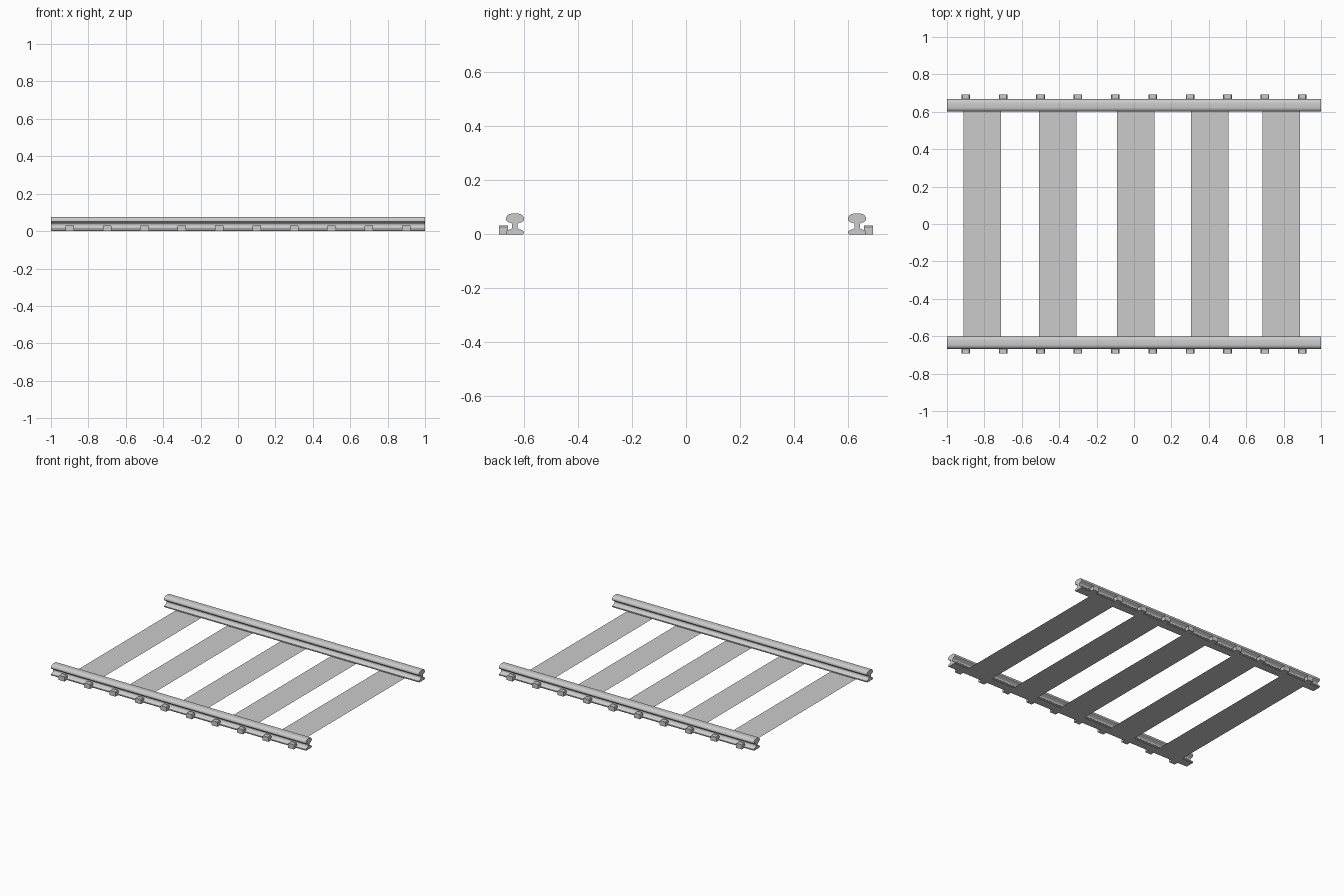
import bpy

if "Cube" in bpy.data.objects:
    bpy.data.objects.remove(bpy.data.objects["Cube"])

def make_mesh(name, verts, faces):
    mesh = bpy.data.meshes.new(name)
    mesh.from_pydata(verts, [], faces)
    mesh.update()
    ob = bpy.data.objects.new(name, mesh)
    bpy.context.collection.objects.link(ob)
    return ob

def extrude_x(name, half_profile, yc, x0, x1):
    """Mirror a half (y, z) profile about its centre and extrude along x."""
    prof = half_profile + [(-y, z) for y, z in reversed(half_profile)]
    n = len(prof)
    verts = [(x, yc + y, z) for x in (x0, x1) for y, z in prof]
    faces = [(i, (i + 1) % n, n + (i + 1) % n, n + i) for i in range(n)]
    faces += [tuple(reversed(range(n))), tuple(range(n, 2 * n))]
    return make_mesh(name, verts, faces)

def extrude_y(name, prof, y0, y1):
    """Extrude a closed (x, z) profile along y."""
    n = len(prof)
    verts = [(x, y, z) for y in (y0, y1) for x, z in prof]
    faces = [(i, n + i, n + (i + 1) % n, (i + 1) % n) for i in range(n)]
    faces += [tuple(range(n)), tuple(reversed(range(n, 2 * n)))]
    return make_mesh(name, verts, faces)

# Half of the rail section: foot, web, rounded head
RAIL = [(0.030, 0.0), (0.0335, 0.003), (0.0335, 0.010), (0.028, 0.015),
        (0.014, 0.019), (0.010, 0.024), (0.010, 0.037), (0.014, 0.042),
        (0.026, 0.045), (0.033, 0.052), (0.0335, 0.060), (0.029, 0.069),
        (0.021, 0.075), (0.012, 0.0765)]

for side, s in (("front", -1), ("back", 1)):
    # Rail
    rail = extrude_x(side + "_rail", RAIL, s * 0.634, -1, 1)
    bpy.ops.object.select_all(action='DESELECT')
    rail.select_set(True)
    bpy.context.view_layer.objects.active = rail
    bpy.ops.object.shade_smooth_by_angle(angle=0.7)
    # Clips along the outer foot
    for i in range(10):
        x = -0.9 + 0.2 * i
        prof = [(x - 0.023, 0), (x + 0.023, 0), (x + 0.023, 0.027),
                (x + 0.018, 0.033), (x - 0.018, 0.033), (x - 0.023, 0.027)]
        y0, y1 = sorted((s * 0.659, s * 0.693))
        extrude_y(f"{side}_clip_{i + 1}", prof, y0, y1)

# Flat sleepers
for i, x in enumerate((-0.812, -0.408, 0.01, 0.405, 0.787)):
    w = 0.1
    make_mesh(f"sleeper_{i + 1}",
              [(x - w, -0.64, 0), (x + w, -0.64, 0), (x + w, 0.64, 0), (x - w, 0.64, 0)],
              [(0, 1, 2, 3)])
